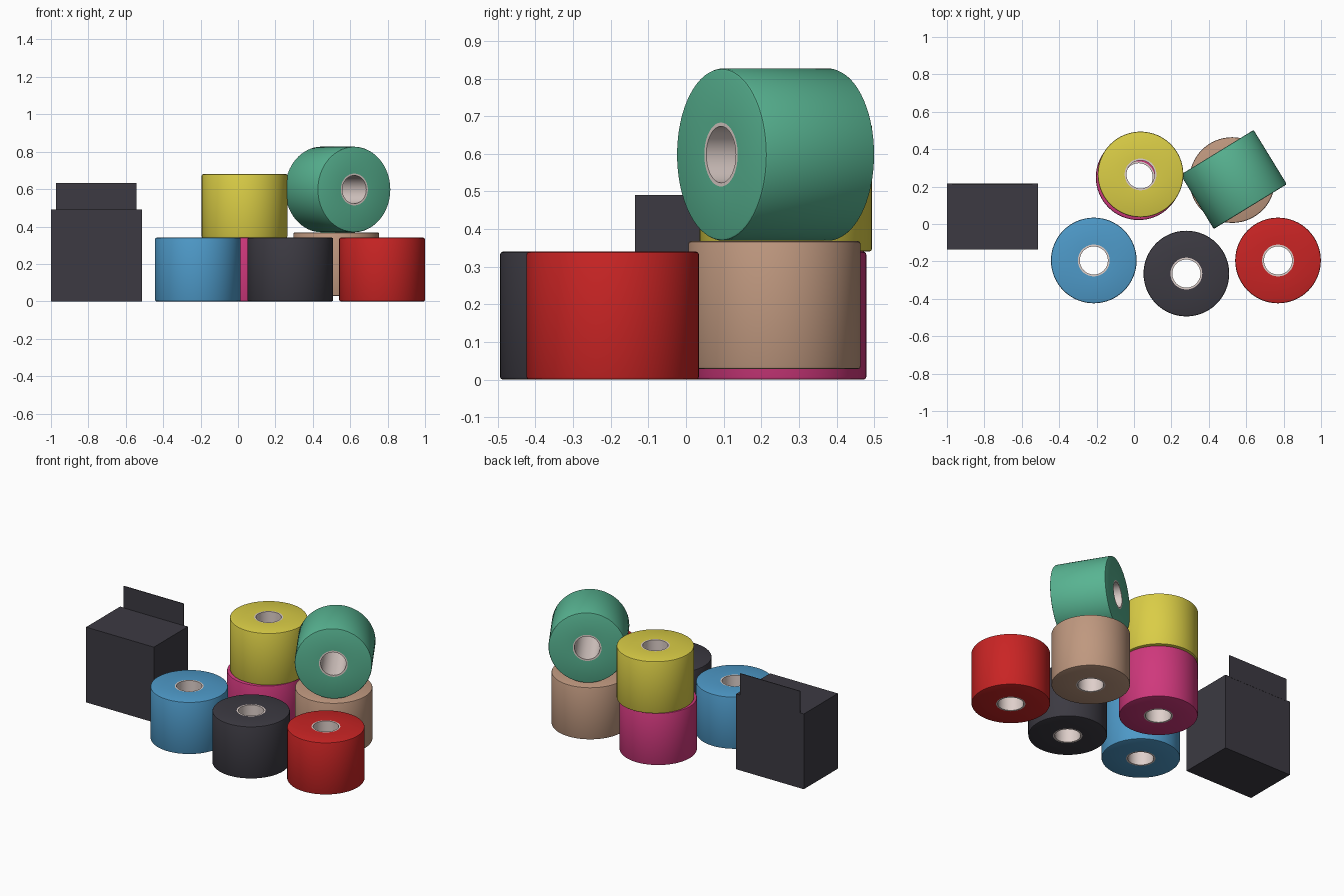
import bpy, bmesh, math
from mathutils import Matrix, Vector

cube = bpy.data.objects.get("Cube")
if cube:
    bpy.data.objects.remove(cube, do_unlink=True)

RADIUS, HEIGHT, CORE_OUT, CORE_IN = 0.229, 0.34, 0.085, 0.075


def material(name, rgb):
    linear = [((c / 255 + 0.055) / 1.055) ** 2.4 for c in rgb] + [1.0]
    mat = bpy.data.materials.new(name)
    mat.use_nodes = True
    mat.diffuse_color = linear
    mat.node_tree.nodes["Principled BSDF"].inputs["Base Color"].default_value = linear
    return mat


def add_object(name, bm, mat, matrix):
    bmesh.ops.recalc_face_normals(bm, faces=bm.faces)
    mesh = bpy.data.meshes.new(name)
    bm.to_mesh(mesh)
    bm.free()
    mesh.materials.append(mat)
    obj = bpy.data.objects.new(name, mesh)
    bpy.context.collection.objects.link(obj)
    obj.matrix_world = matrix
    return obj


def lathe(name, profile, mat, matrix, segments=64):
    """Turn a closed (radius, z) outline around the z axis."""
    bm = bmesh.new()
    verts = [bm.verts.new((r, 0, z)) for r, z in profile]
    edges = [bm.edges.new((a, b)) for a, b in zip(verts, verts[1:] + verts[:1])]
    bmesh.ops.spin(bm, geom=verts + edges, cent=(0, 0, 0), axis=(0, 0, 1),
                   angle=math.tau, steps=segments)
    bmesh.ops.remove_doubles(bm, verts=bm.verts, dist=1e-5)
    obj = add_object(name, bm, mat, matrix)
    bpy.ops.object.select_all(action='DESELECT')
    obj.select_set(True)
    bpy.context.view_layer.objects.active = obj
    bpy.ops.object.shade_smooth_by_angle(angle=math.radians(35))


def roll(name, mat, matrix):
    """A hollow roll with softened rims around a card core."""
    h, b = HEIGHT / 2, 0.007
    wall = [(CORE_OUT, -h), (RADIUS - b, -h), (RADIUS - b * 0.3, -h + b * 0.3),
            (RADIUS, -h + b), (RADIUS, h - b), (RADIUS - b * 0.3, h - b * 0.3),
            (RADIUS - b, h), (CORE_OUT, h)]
    lathe(name, wall, mat, matrix)
    tube = [(CORE_IN, -h), (CORE_OUT, -h), (CORE_OUT, h), (CORE_IN, h)]
    lathe(name + "_core", tube, card, matrix)


def block(name, low, high, mat):
    low, high = Vector(low), Vector(high)
    bm = bmesh.new()
    bmesh.ops.create_cube(bm, size=1)
    bmesh.ops.scale(bm, vec=high - low, verts=bm.verts)
    add_object(name, bm, mat, Matrix.Translation((low + high) / 2))


card = material("pale card", (222, 207, 202))
charcoal = material("charcoal", (60, 58, 66))

# Upright rolls: name, colour, centre x, centre y, base height
rolls = [
    ("blue", (78, 154, 201), -0.215, -0.195, 0),
    ("charcoal", None, 0.28, -0.265, 0),
    ("red", (201, 36, 36), 0.77, -0.195, 0),
    ("pink", (207, 56, 124), 0.025, 0.25, 0),
    ("yellow", (218, 205, 70), 0.035, 0.265, HEIGHT),
    ("tan", (191, 152, 127), 0.525, 0.235, 0.028),
]
for name, rgb, x, y, base in rolls:
    mat = material(name, rgb) if rgb else charcoal
    roll(name + "_roll", mat, Matrix.Translation((x, y, base + HEIGHT / 2)))

# Roll lying on its side on top of the tan one
lying = (Matrix.Translation((0.533, 0.238, 0.598))
         @ Matrix.Rotation(math.radians(31.5), 4, 'Z')
         @ Matrix.Rotation(math.radians(90), 4, 'X'))
roll("green_roll", material("green", (88, 180, 146)), lying)

# Carton with an upright flap along its back edge
block("carton", (-1, -0.135, 0), (-0.512, 0.216, 0.49), charcoal)
block("carton_flap", (-0.972, 0.212, 0.485), (-0.542, 0.217, 0.632), charcoal)
